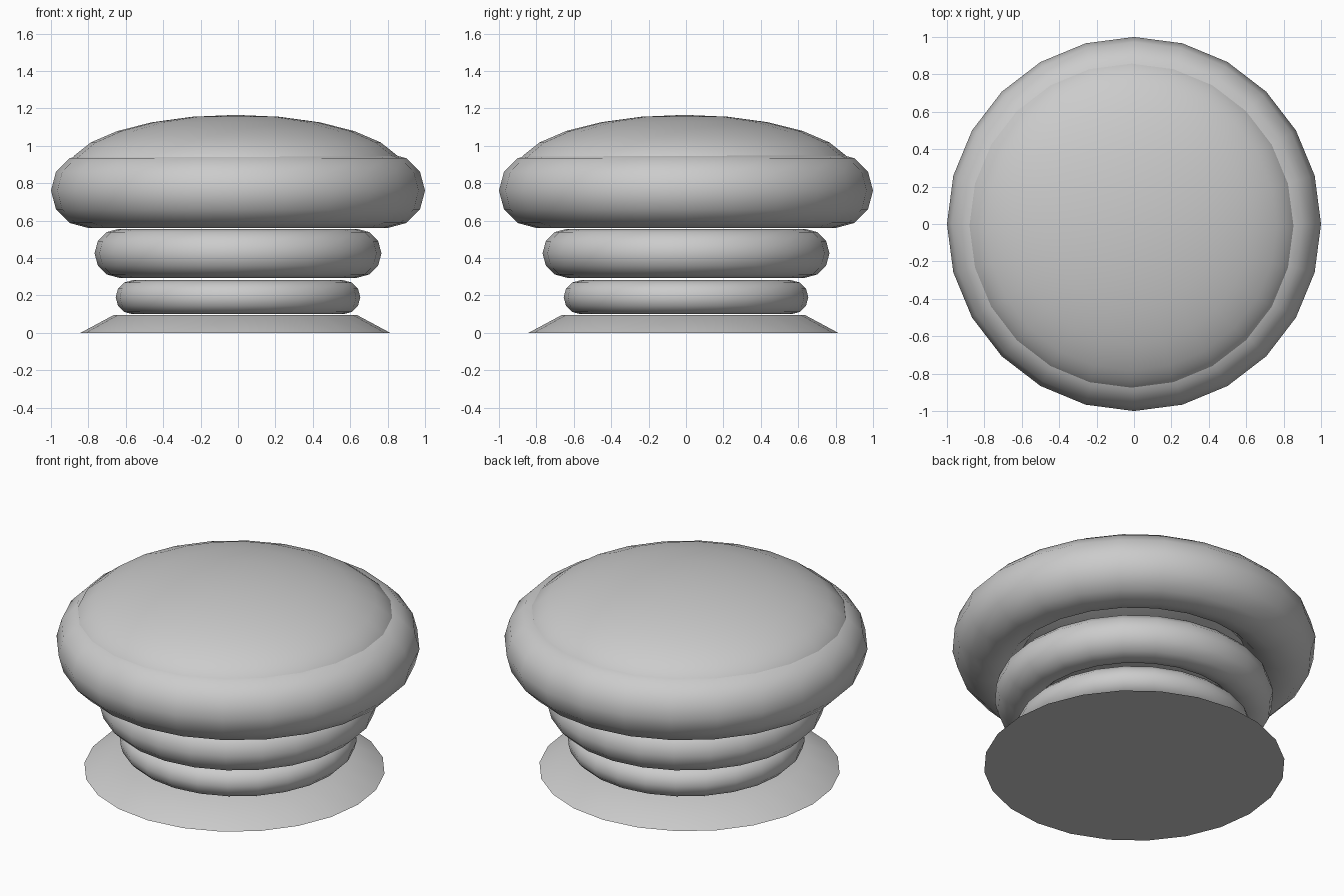
import bpy, math

if "Cube" in bpy.data.objects:
    bpy.data.objects.remove(bpy.data.objects["Cube"])

def smooth(name):
    o = bpy.context.object
    o.name = name
    bpy.ops.object.shade_smooth_by_angle(angle=math.radians(40))
    return o

# Stacked cushion rings: name, major radius, minor radius, height
for name, major, minor, z in (("upper_ring", 0.80, 0.20, 0.76),
                              ("middle_ring", 0.636, 0.131, 0.425),
                              ("lower_ring", 0.563, 0.091, 0.19)):
    bpy.ops.mesh.primitive_torus_add(major_segments=24, minor_segments=12,
                                     major_radius=major, minor_radius=minor,
                                     location=(0, 0, z))
    smooth(name)

# Flattened dome filling the upper ring
bpy.ops.mesh.primitive_uv_sphere_add(segments=24, ring_count=12, radius=1,
                                     location=(-0.012, -0.008, 0.87))
bpy.context.object.scale = (0.895, 0.895, 0.295)
smooth("domed_top")

# Flared foot
bpy.ops.mesh.primitive_cone_add(vertices=24, radius1=0.827, radius2=0.65,
                                depth=0.095, location=(-0.014, -0.014, 0.0475))
smooth("flared_foot")
